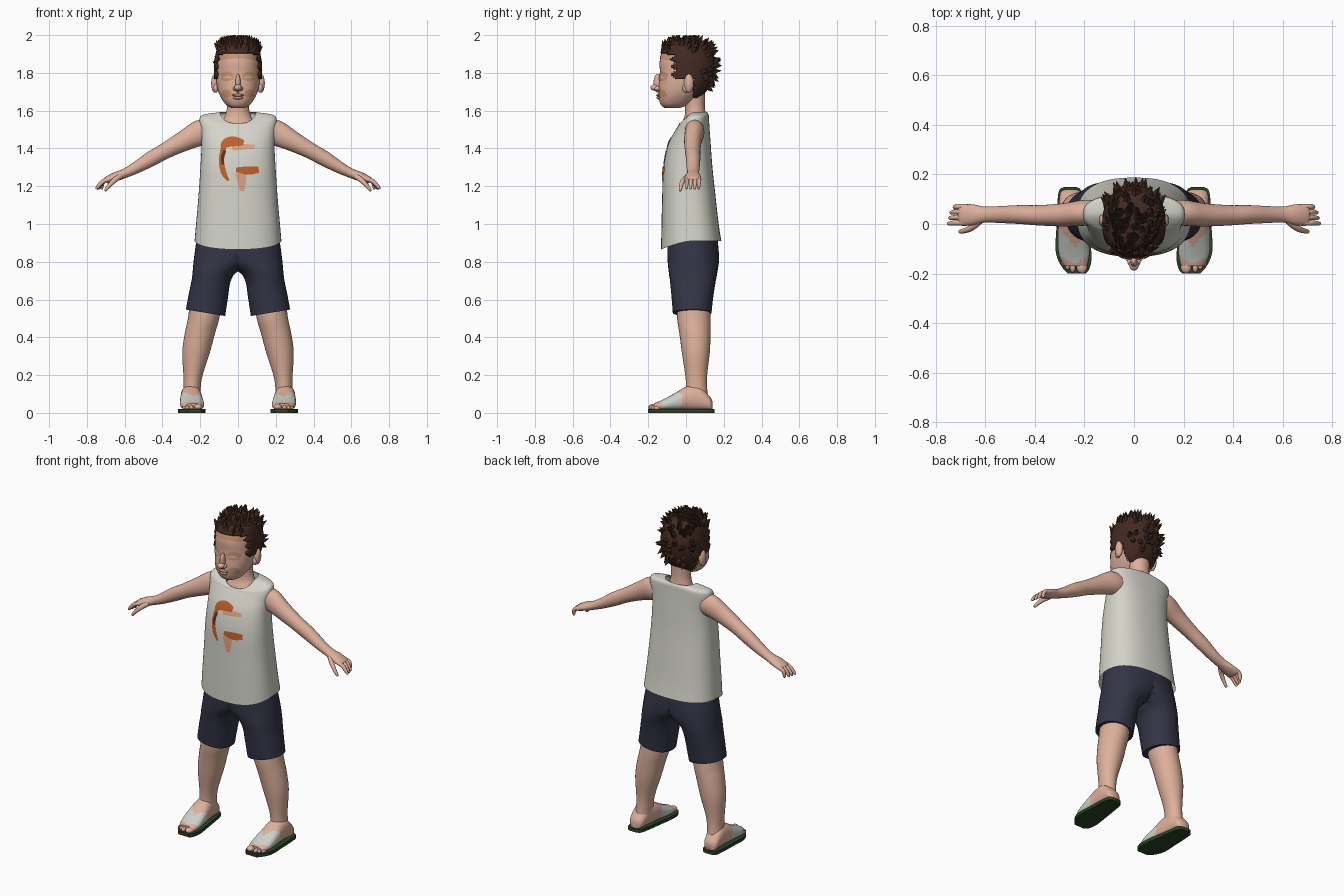
import bpy, bmesh, math, random
from mathutils import Vector, Matrix
from mathutils.bvhtree import BVHTree

if "Cube" in bpy.data.objects:
    bpy.data.objects.remove(bpy.data.objects["Cube"])

random.seed(4)


def material(name, r, g, b):
    m = bpy.data.materials.new(name)
    m.diffuse_color = [((c / 255 + .055) / 1.055) ** 2.4 for c in (r, g, b)] + [1]
    m.use_nodes = True
    m.node_tree.nodes["Principled BSDF"].inputs["Base Color"].default_value = m.diffuse_color
    return m


SKIN = material("skin", 222, 176, 155)
TAN = material("tan_skin", 200, 148, 115)
HAIR = material("dark_brown_hair", 66, 42, 33)
SHIRT = material("off_white_cloth", 212, 212, 202)
SHORTS = material("navy_cloth", 52, 52, 70)
SOLE = material("green_rubber", 42, 66, 38)
STRAP = material("pale_grey_strap", 205, 209, 203)
ORANGE = material("orange_print", 192, 96, 42)
PEACH = material("peach_print", 222, 164, 132)
DARK = material("dark_print", 80, 48, 32)


def finish(name, bm, mats, mirror=False, angle=50):
    me = bpy.data.meshes.new(name)
    bm.to_mesh(me)
    bm.free()
    ob = bpy.data.objects.new(name, me)
    bpy.context.collection.objects.link(ob)
    for m in mats:
        me.materials.append(m)
    bpy.ops.object.select_all(action='DESELECT')
    ob.select_set(True)
    bpy.context.view_layer.objects.active = ob
    bpy.ops.object.shade_smooth_by_angle(angle=math.radians(angle))
    if mirror:
        ob.modifiers.new("mirror", 'MIRROR')
    return ob


def spline(rows, k):
    """Smoothly interpolate rows of numbers, k steps per gap."""
    rows = [Vector(tuple(r) + (0,) * (7 - len(r))) for r in rows]
    out = []
    for i in range(len(rows) - 1):
        p0, p1, p2, p3 = (rows[max(0, min(len(rows) - 1, i + d))] for d in (-1, 0, 1, 2))
        for s in range(k):
            t = s / k
            out.append(.5 * (2 * p1 + (p2 - p0) * t + (2 * p0 - 5 * p1 + 4 * p2 - p3) * t * t
                             + (3 * p1 - p0 - 3 * p2 + p3) * t ** 3))
    return out + [rows[-1]]


def circle(n, power=2):
    """Unit superellipse points."""
    for i in range(n):
        a = 2 * math.pi * i / n
        c, s = math.cos(a), math.sin(a)
        yield (math.copysign(abs(c) ** (2 / power), c), math.copysign(abs(s) ** (2 / power), s))


def skin(bm, rings, caps=(True, True)):
    vs = [[bm.verts.new(p) for p in ring] for ring in rings]
    n = len(vs[0])
    for a, b in zip(vs, vs[1:]):
        for i in range(n):
            bm.faces.new((a[i], a[(i + 1) % n], b[(i + 1) % n], b[i]))
    for cap, ring in zip(caps, (vs[0], vs[-1])):
        if cap:
            bm.faces.new(ring)
    bmesh.ops.recalc_face_normals(bm, faces=bm.faces)


def loft(rows, n=32, power=2, k=4, caps=(True, True), clamp=False):
    """Level rings: z, centre x, half width, front y, back y, front dip, sideways tilt."""
    rings = []
    for z, cx, rx, yf, yb, dip, tilt in spline(rows, k):
        ring = []
        for c, s in circle(n, power):
            x = cx + rx * c
            ring.append((max(x, 0) if clamp else x, (yf + yb) / 2 + s * (yb - yf) / 2,
                         z + dip * max(0, -s) ** 1.5 + tilt * c))
        rings.append(ring)
    bm = bmesh.new()
    skin(bm, rings, caps)
    return bm


def tube(bm, rows, n=20, k=4):
    """Sideways limb: x, y, z, vertical radius, depth radius."""
    pts = spline(rows, k)
    rings = []
    for i, p in enumerate(pts):
        a, b = pts[max(i - 1, 0)], pts[min(i + 1, len(pts) - 1)]
        t = Vector((b[0] - a[0], 0, b[2] - a[2])).normalized()
        up = Vector((-t.z, 0, t.x))
        rings.append([Vector(p[:3]) + up * p[3] * c + Vector((0, p[4] * s, 0)) for c, s in circle(n)])
    skin(bm, rings)


def blobs(name, items, mat, mirror=False):
    bm = bmesh.new()
    for loc, rad in items:
        bmesh.ops.create_uvsphere(bm, u_segments=16, v_segments=10, radius=1,
                                  matrix=Matrix.Translation(loc) @ Matrix.Diagonal((*rad, 1)))
    return finish(name, bm, [mat], mirror)


def ribbon(name, target, pts, mat, lift=.004, mirror=False):
    """Thin painted band (x, z, half width) laid onto the front of a part."""
    tree = BVHTree.FromPolygons([v.co for v in target.data.vertices],
                                [p.vertices[:] for p in target.data.polygons])
    path = spline(pts, 6)
    bm = bmesh.new()
    rows = []
    for i, p in enumerate(path):
        a, b = path[max(i - 1, 0)], path[min(i + 1, len(path) - 1)]
        d = Vector((b[0] - a[0], b[1] - a[1])).normalized()
        row = []
        for s in (-1, -.6, -.2, .2, .6, 1):
            x, z = p[0] - d.y * s * p[2], p[1] + d.x * s * p[2]
            hit = tree.ray_cast(Vector((x, -1, z)), Vector((0, 1, 0)))[0]
            row.append(bm.verts.new((x, hit.y - lift, z)) if hit else None)
        rows.append(row)
    for a, b in zip(rows, rows[1:]):
        for i in range(5):
            quad = (a[i], b[i], b[i + 1], a[i + 1])
            if all(quad):
                f = bm.faces.new(quad)
                f.normal_update()
                if f.normal.y > 0:
                    f.normal_flip()
    return finish(name, bm, [mat], mirror)


# Head, neck and facial features
HEAD = [(1.615, 0, .035, -.115, -.03), (1.63, 0, .062, -.132, .01), (1.66, 0, .085, -.143, .05),
        (1.70, 0, .104, -.145, .09), (1.75, 0, .114, -.142, .12), (1.80, 0, .116, -.138, .135),
        (1.85, 0, .115, -.14, .14), (1.89, 0, .109, -.133, .133), (1.925, 0, .096, -.116, .115),
        (1.95, 0, .07, -.085, .085), (1.962, 0, .035, -.045, .045), (1.965, 0, .006, -.006, .006)]
head = finish("head", loft(HEAD, 48, 2.2), [SKIN])
finish("neck", loft([(1.47, 0, .13, -.04, .11), (1.53, 0, .095, -.025, .108), (1.57, 0, .07, -.008, .106),
                     (1.62, 0, .058, -.005, .1), (1.69, 0, .06, -.01, .1)]), [SKIN])
blobs("ear", [((.123, .015, 1.745), (.019, .026, .05)), ((.118, 0, 1.72), (.014, .018, .025))], SKIN, True)
blobs("nose", [((0, -.15, 1.745), (.014, .022, .05)), ((0, -.163, 1.722), (.02, .025, .017)),
               ((.014, -.152, 1.717), (.013, .016, .012)), ((-.014, -.152, 1.717), (.013, .016, .012))], SKIN)
blobs("lips", [((0, -.142, 1.682), (.032, .016, .008)), ((0, -.141, 1.668), (.027, .016, .009))], TAN)
ribbon("eye_patch", head, [(.022, 1.775, .012), (.055, 1.782, .026), (.09, 1.778, .018)], TAN, mirror=True)
ribbon("eyelid", head, [(.03, 1.772, .003), (.055, 1.779, .006), (.08, 1.772, .003)], SKIN, .007, True)
ribbon("cheek_patch", head, [(.036, 1.685, .012), (.058, 1.69, .022), (.082, 1.695, .014)], TAN, mirror=True)
ribbon("hairline_patch", head, [(-.095, 1.875, .012), (-.05, 1.892, .018), (.05, 1.892, .018),
                                (.095, 1.875, .012)], TAN, .003)

# Hair cap trimmed along the hairline, with pointed tufts
bm = loft([(z + .01 * (z > 1.9), 0, rx + .012, yf - .008, yb + .016) for z, _, rx, yf, yb in HEAD], 72, 2.2, 6)


def bald(c):
    front = 1.905 - .25 * max(0, abs(c.x) - .07)
    if c.z > front:
        return False
    if c.z > 1.77:
        return c.y < -.07 + .012 * math.sin(c.z * 150)
    return c.y < .045 or c.z < 1.665


bmesh.ops.delete(bm, geom=[f for f in bm.faces if bald(f.calc_center_median())], context='FACES')
hair = finish("hair_cap", bm, [HAIR])
solid = hair.modifiers.new("thickness", 'SOLIDIFY')
solid.thickness = .014
solid.offset = -1

bm = bmesh.new()
roots = [p for p in hair.data.polygons if p.center.z > 1.915 or (p.center.y > .07 and p.center.z > 1.72)]
for p in random.sample(roots, 130):
    n = p.normal
    if p.center.z > 1.9:
        d = n * .6 + Vector((0, .35, .35))
    elif p.center.z > 1.8:
        d = n * .6 + Vector((0, .35, .2))
    else:
        d = n * .35 + Vector((0, .25, -.35))
    d.normalize()
    m = Matrix.Translation(p.center - n * .014 + d * .024) @ d.to_track_quat('Z', 'Y').to_matrix().to_4x4()
    bmesh.ops.create_cone(bm, cap_ends=True, segments=5, radius1=.022, radius2=.001, depth=.05, matrix=m)
for v in bm.verts:
    v.co.z = min(v.co.z, 2)
finish("hair_tufts", bm, [HAIR], angle=20)

# Sleeveless shirt with a dipped neckline and front hem
shirt = finish("shirt", loft([
    (.91, 0, .23, -.132, .187, -.045), (1.0, 0, .222, -.13, .173, -.02), (1.15, 0, .209, -.126, .156),
    (1.3, 0, .199, -.12, .14), (1.42, 0, .193, -.095, .131), (1.5, 0, .199, -.06, .125, -.01),
    (1.55, 0, .205, -.042, .122, -.03), (1.578, 0, .185, -.036, .12, -.047),
    (1.592, 0, .095, -.03, .112, -.06)], 56, 2.5, 4, (False, False)), [SHIRT])

# Curved orange print on the chest
ribbon("print_top", shirt, [(-.085, 1.405, .012), (-.06, 1.43, .024), (-.02, 1.437, .026), (.03, 1.43, .015)], ORANGE)
ribbon("print_side", shirt, [(-.075, 1.41, .014), (-.088, 1.34, .014), (-.075, 1.27, .014), (-.05, 1.23, .006)], ORANGE)
ribbon("print_edge", shirt, [(-.07, 1.39, .008), (-.082, 1.35, .009), (-.08, 1.315, .006)], DARK, .007)
ribbon("print_bar", shirt, [(-.01, 1.287, .012), (.05, 1.283, .022), (.11, 1.287, .016)], ORANGE)
ribbon("print_upper_fade", shirt, [(-.03, 1.398, .01), (.03, 1.408, .014), (.09, 1.41, .01)], PEACH, .003)
ribbon("print_lower_fade", shirt, [(.015, 1.27, .03), (.02, 1.22, .022), (.022, 1.175, .012)], PEACH, .003)

# Shorts: one half mirrored across the middle
bm = loft([(.53, .172, .104, -.07, .135, 0, .017), (.62, .157, .104, -.077, .145, 0, .008),
           (.70, .142, .104, -.085, .158), (.75, .12, .12, -.092, .167), (.82, .06, .173, -.098, .175),
           (.95, 0, .215, -.1, .165)], 40, 2.2, 4, (True, False), True)
bmesh.ops.delete(bm, geom=[f for f in bm.faces if all(v.co.x < 1e-5 for v in f.verts)], context='FACES')
finish("shorts", bm, [SHORTS], True)

# Bare legs
finish("leg", loft([(.6, .168, .085, -.05, .125), (.5, .182, .083, -.047, .13), (.42, .202, .08, -.035, .13),
                    (.32, .222, .073, -.022, .126), (.2, .238, .051, -.004, .112), (.13, .243, .045, 0, .112),
                    (.07, .248, .048, -.01, .118)]), [SKIN], True)

# Feet with sandal straps picked out by a slanted band
FOOT = [(.14, .255, .022, .05), (.125, .255, .042, .075), (.07, .252, .051, .13), (.01, .248, .056, .13),
        (-.05, .246, .061, .098), (-.1, .243, .063, .07), (-.14, .24, .058, .05), (-.17, .235, .045, .038)]
bm = bmesh.new()
skin(bm, [[(cx + w * c, y, .012 + h / 2 + h / 2 * s) for c, s in circle(36, 2.3)]
          for y, cx, w, h, *_ in spline(FOOT, 6)])
for f in bm.faces:
    c = f.calc_center_median()
    a = abs(c.x - .238)
    f.material_index = int(-.16 + .5 * a < c.y < -.09 + 1.1 * a and c.z > .025)
finish("foot", bm, [SKIN, STRAP], True)
blobs("toes", [((.21, -.174, .031), (.022, .026, .016)), ((.247, -.174, .028), (.012, .022, .013)),
               ((.267, -.164, .027), (.011, .021, .012)), ((.284, -.15, .026), (.011, .02, .011))], SKIN, True)

# Sandal soles
SOLE_ROWS = [(.15, .257, .02), (.135, .257, .045), (.07, .254, .056), (-.02, .249, .064), (-.1, .245, .072),
             (-.15, .238, .066), (-.185, .232, .05), (-.2, .231, .035)]
rows = spline(SOLE_ROWS, 3)
bm = bmesh.new()
outline = [(cx + w, y) for y, cx, w, *_ in rows] + [(cx - w, y) for y, cx, w, *_ in reversed(rows)]
skin(bm, [[(x, y, z) for x, y in outline] for z in (0, .02)])
finish("sandal_sole", bm, [SOLE], True, 30)

# Arms, fingers and thumbs
bm = bmesh.new()
tube(bm, [(.14, .045, 1.49, .06, .05), (.2, .045, 1.482, .068, .052), (.28, .037, 1.443, .055, .047),
          (.38, .035, 1.39, .043, .041), (.46, .038, 1.345, .04, .038), (.54, .038, 1.298, .031, .034),
          (.6, .038, 1.268, .025, .032), (.65, .037, 1.25, .024, .042), (.695, .037, 1.232, .018, .044),
          (.705, .037, 1.226, .008, .036)], 28)
finish("arm", bm, [SKIN], True)
bm = bmesh.new()
for y, tip in ((.07, .725), (.049, .74), (.027, .745), (.005, .75)):
    tube(bm, [(.67, y, 1.243, .011, .011), (.71, y, 1.228, .012, .011),
              ((tip + .715) / 2, y - .002, 1.208, .011, .01), (tip - .003, y - .003, 1.19, .008, .007),
              (tip, y - .003, 1.184, .003, .003)], 10, 3)
tube(bm, [(.615, .015, 1.258, .014, .014), (.65, -.012, 1.235, .014, .014), (.68, -.026, 1.205, .011, .011),
          (.7, -.03, 1.18, .008, .008), (.704, -.03, 1.174, .003, .003)], 10, 3)
finish("fingers", bm, [SKIN], True)
